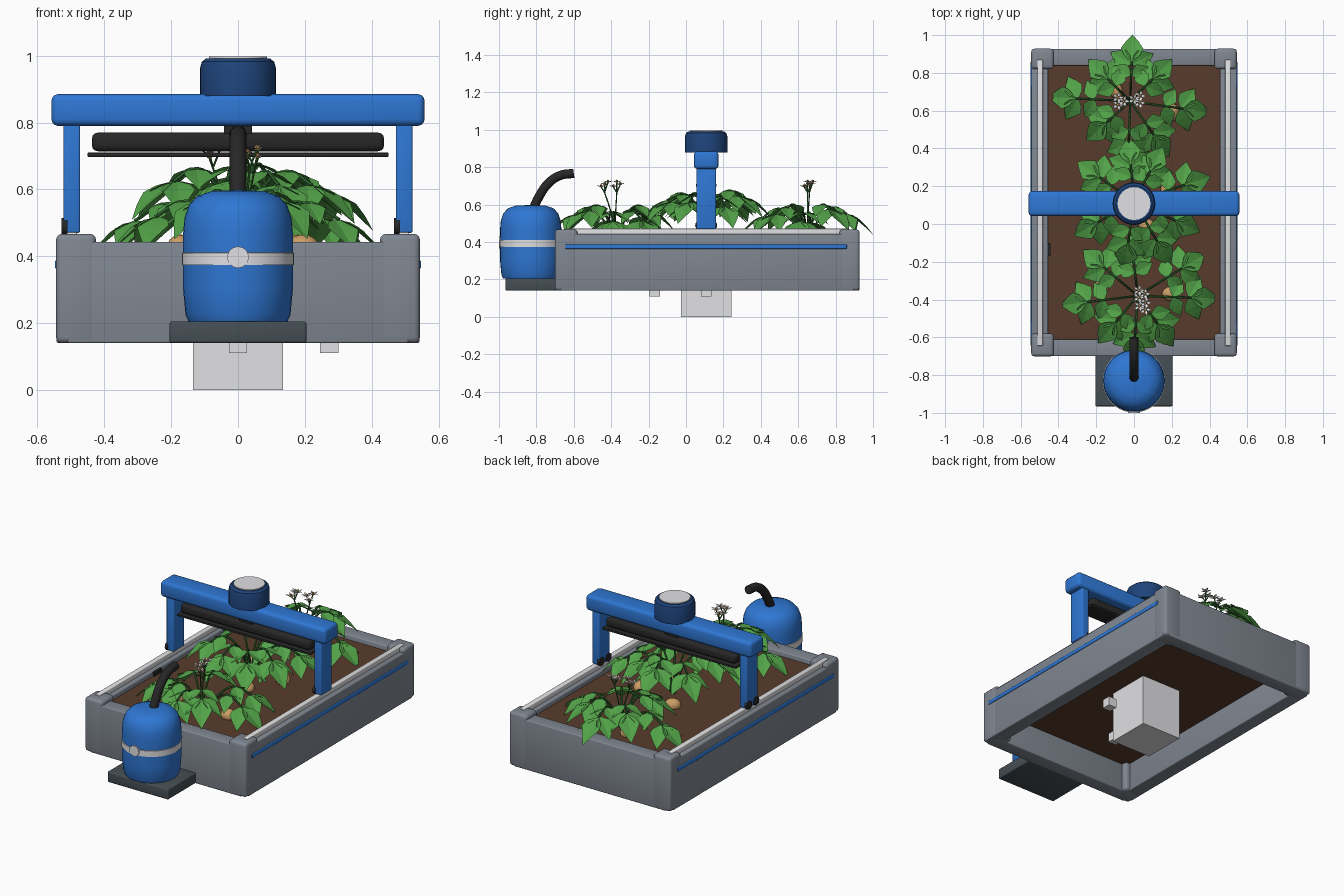
import bpy, bmesh, math
from math import cos, sin, radians
from mathutils import Vector

cube = bpy.data.objects.get("Cube")
if cube:
    bpy.data.objects.remove(cube)


def material(name, r, g, b):
    m = bpy.data.materials.new(name)
    m.use_nodes = True
    m.diffuse_color = (r, g, b, 1)
    m.node_tree.nodes["Principled BSDF"].inputs["Base Color"].default_value = (r, g, b, 1)
    return m


blue = material("blue", .028, .185, .66)
navy = material("navy", .013, .058, .2)
grey = material("wall grey", .217, .243, .285)
pale = material("pale grey", .75, .75, .77)
slate = material("slate", .06, .078, .09)
black = material("black", .02, .02, .02)
brown = material("soil brown", .1, .044, .025)
green = material("leaf green", .085, .36, .065)
stem_green = material("stem green", .03, .14, .03)
tan = material("potato tan", .6, .34, .13)


def finish(name, bm, mat, smooth=False):
    me = bpy.data.meshes.new(name)
    bm.to_mesh(me)
    bm.free()
    ob = bpy.data.objects.new(name, me)
    bpy.context.collection.objects.link(ob)
    me.materials.append(mat)
    if smooth:
        bpy.ops.object.select_all(action='DESELECT')
        ob.select_set(True)
        bpy.context.view_layer.objects.active = ob
        bpy.ops.object.shade_smooth_by_angle(angle=radians(35))
    return ob


def box(name, xs, ys, zs, mat, bevel=0.0):
    """Box spanning three ranges, optionally with rounded edges."""
    bm = bmesh.new()
    bmesh.ops.create_cube(bm, size=1)
    for v in bm.verts:
        for i, (lo, hi) in enumerate((xs, ys, zs)):
            v.co[i] = lo + (v.co[i] + .5) * (hi - lo)
    if bevel:
        bmesh.ops.bevel(bm, geom=bm.edges[:], offset=bevel, segments=3, profile=.5, affect='EDGES')
    return finish(name, bm, mat, bool(bevel))


def lathe(name, profile, centre, mat, steps=40):
    """Spin a radius/height profile about a vertical axis."""
    bm = bmesh.new()
    vs = [bm.verts.new((r, 0, z)) for r, z in profile]
    es = [bm.edges.new(p) for p in zip(vs, vs[1:])]
    bmesh.ops.spin(bm, geom=vs + es, cent=(0, 0, 0), axis=(0, 0, 1), angle=math.tau, steps=steps)
    bmesh.ops.remove_doubles(bm, verts=bm.verts, dist=.0005)
    bmesh.ops.recalc_face_normals(bm, faces=bm.faces)
    ob = finish(name, bm, mat, True)
    ob.location = (*centre, 0)
    return ob


def disc(name, centre, radius, depth, axis, mat):
    bm = bmesh.new()
    bmesh.ops.create_cone(bm, cap_ends=True, segments=24, radius1=radius, radius2=radius, depth=depth)
    ob = finish(name, bm, mat, True)
    ob.rotation_euler = Vector(axis).to_track_quat('Z', 'Y').to_euler()
    ob.location = centre
    return ob


def tubes(name, paths, radius, mat, resolution=2):
    """Round tubes through smooth paths, turned into a mesh."""
    cu = bpy.data.curves.new(name, 'CURVE')
    cu.dimensions = '3D'
    cu.bevel_depth, cu.bevel_resolution, cu.use_fill_caps = radius, resolution, True
    cu.resolution_u = 6
    for path in paths:
        sp = cu.splines.new('BEZIER')
        sp.bezier_points.add(len(path) - 1)
        for bp, p in zip(sp.bezier_points, path):
            bp.co = p
            bp.handle_left_type = bp.handle_right_type = 'AUTO'
    cu.materials.append(mat)
    ob = bpy.data.objects.new(name, cu)
    bpy.context.collection.objects.link(ob)
    bpy.ops.object.select_all(action='DESELECT')
    ob.select_set(True)
    bpy.context.view_layer.objects.active = ob
    bpy.ops.object.convert(target='MESH')
    bpy.ops.object.shade_smooth_by_angle(angle=radians(40))


# Planter walls, flush corner posts, rails and side stripes
W, F, B = .543, -.7, .927
for s, side in ((-1, "right"), (1, "left")):
    span = lambda a, b: sorted((s * a, s * b))
    box(side + "_wall", span(.455, W), (F + .03, B - .03), (.14, .443), grey, .006)
    box(side + "_rail", span(.482, .512), (-.645, .87), (.43, .472), pale, .004)
    box(side + "_stripe", span(W - .01, W + .005), (-.645, .86), (.363, .387), blue, .004)
    box(side + "_front_post", span(.425, W + .001), (F - .001, -.58), (.14, .467), grey, .017)
    box(side + "_back_post", span(.425, W + .001), (.82, B + .001), (.14, .467), grey, .017)
box("front_wall", (-.51, .51), (F, F + .088), (.14, .443), grey, .006)
box("back_wall", (-.51, .51), (B - .088, B), (.14, .443), grey, .006)
box("soil", (-.46, .46), (-.62, .85), (.315, .415), brown)
box("soil_probe", (-.457, -.443), (-.17, -.1), (.4, .44), black)

# Control box and sensor blocks underneath
box("control_box", (-.135, .135), (-.027, .243), (0, .32), pale)
box("front_sensor", (-.027, .027), (-.195, -.14), (.11, .165), pale)
box("side_sensor", (.245, .3), (.08, .135), (.11, .165), pale)

# Water tank on its shelf, with band, badge and hose
TANK = (0, -.83)
box("tank_shelf", (-.205, .205), (-.965, F + .01), (.14, .205), slate, .008)
lathe("water_tank", [(0, .205), (.148, .205), (.157, .225), (.164, .3), (.164, .47), (.16, .515),
                     (.147, .553), (.122, .58), (.08, .595), (0, .598)], TANK, blue)
lathe("tank_band", [(.158, .372), (.168, .374), (.168, .41), (.158, .412)], TANK, pale)
disc("tank_badge", (0, -.994, .397), .032, .012, (0, -1, 0), pale)
tubes("hose", [[(0, -.82, .57), (0, -.79, .635), (0, -.735, .715), (0, -.67, .757), (0, -.6, .767)]],
      .025, black, 5)

# Gantry with lamp and motor
GY = .108
box("gantry_beam", (-.558, .558), (GY - .066, GY + .066), (.79, .885), blue, .02)
for x, side in ((-.497, "right"), (.497, "left")):
    box(side + "_leg", (x - .025, x + .025), (GY - .052, GY + .052), (.47, .8), blue, .006)
    for dy, end in ((-.034, "front"), (.034, "back")):
        disc(f"{side}_{end}_wheel", (x - .022, GY + dy, .489), .025, .018, (1, 0, 0), black)
box("lamp_hanger", (-.042, .042), (GY - .035, GY + .035), (.76, .795), black)
box("lamp_bar", (-.437, .437), (GY - .045, GY + .045), (.714, .77), black, .018)
box("lamp_plate", (-.45, .45), (GY - .055, GY + .055), (.697, .71), black, .003)
lathe("motor_housing", [(0, .88), (.113, .88), (.113, .965), (.108, .982), (.095, .992), (0, .992)],
      (0, GY), navy)
disc("motor_cap", (0, GY, .9935), .087, .007, (0, 0, 1), pale)


# Potato plants
def leaflet(bm, base, direction, length):
    """Pointed leaf, folded along its midrib and drooping to the tip."""
    d = direction.normalized()
    side = d.cross(Vector((0, 0, 1))).normalized()
    up = side.cross(d)
    rows = []
    for t, w in ((0, .02), (.2, .24), (.42, .33), (.7, .19), (1, .005)):
        mid = base + d * (t * length) - up * (.14 * t * t * length)
        edge = side * (w * length)
        lift = up * (.2 * w * length)
        rows.append([bm.verts.new(p) for p in (mid - edge + lift, mid, mid + edge + lift)])
    for a, b in zip(rows, rows[1:]):
        for i in (0, 1):
            bm.faces.new((a[i], a[i + 1], b[i + 1], b[i]))


def plant(name, x, y, peak, sprays):
    """Arching stems, each with paired side leaflets and an end leaflet."""
    bm = bmesh.new()
    stems = []
    for angle, reach in sprays:
        a = radians(angle)
        out = Vector((cos(a), sin(a), 0))
        side = Vector((-sin(a), cos(a), 0))
        rise = peak - .24 * max(0, reach - .22)
        drop = Vector((0, 0, -1))
        at = lambda r, z: Vector((x, y, z)) + out * (r * reach)
        path = [at(.02, .41), at(.2, rise - .07), at(.43, rise - .01), at(.66, rise - .14 * reach)]
        stems.append(path)
        leaflet(bm, path[3], out + drop * .6, .18)
        for s in (-1, 1):
            leaflet(bm, path[3] - out * .015, out * .5 + side * s * .95 + drop * .55, .155)
            leaflet(bm, path[2], out * .45 + side * s + drop * .45, .125)
    finish(name + "_leaves", bm, green)
    tubes(name + "_stems", stems, .006, stem_green, 1)


plant("back_plant", -.02, .65, .62, [(88, .32), (135, .26), (177, .44), (222, .26), (268, .35),
                                     (305, .33), (352, .43), (45, .26)])
plant("middle_plant", 0, .12, .7, [(18, .43), (62, .28), (95, .3), (145, .34), (210, .34),
                                   (262, .34), (300, .37), (335, .37)])
plant("front_plant", .02, -.38, .62, [(97, .28), (140, .36), (187, .41), (230, .28), (266, .33),
                                      (305, .28), (358, .43), (32, .42)])


# Blossom clusters, each on one stalk that splits near the top
def blossoms(name, x, y, clusters):
    petals = bmesh.new()
    stalks = []
    for j, (cx, cy) in enumerate(clusters):
        fork = Vector((cx, cy, .665))
        stalks.append([(x, y, .42), (x * .6 + cx * .4, y * .6 + cy * .4, .56), fork])
        for i in range(3):
            c = Vector((cx + .021 * cos(i * 2.1 + j), cy + .021 * sin(i * 2.1 + j), .718 - .012 * i))
            stalks.append([fork, c])
            hub = petals.verts.new(c)
            for k in range(5):
                ring = [petals.verts.new(c + Vector((r * cos(a), r * sin(a), h)))
                        for r, h, a in ((.018, .005, k * 1.257 - .5), (.032, .01, k * 1.257),
                                        (.018, .005, k * 1.257 + .5))]
                petals.faces.new([hub] + ring)
            lathe(f"{name}_centre_{j}_{i}", [(.008, c.z), (.006, c.z + .012), (0, c.z + .016)],
                  c.xy, tan, 8)
    finish(name + "_petals", petals, pale)
    tubes(name + "_stalks", stalks, .0035, stem_green, 1)


blossoms("back_blossoms", -.02, .65, [(-.075, .65), (.02, .66)])
blossoms("front_blossoms", .02, -.38, [(.035, -.37), (.05, -.435)])

# Potatoes lying in the soil
spots = [(.195, -.37), (-.17, -.33), (.18, .18), (.07, -.01), (-.1, .27), (.2, .59), (-.1, .71)]
for i, (x, y) in enumerate(spots):
    bm = bmesh.new()
    bmesh.ops.create_uvsphere(bm, u_segments=16, v_segments=10, radius=.041)
    ob = finish(f"potato_{i}", bm, tan, True)
    ob.scale = (1.15, .95, .9)
    ob.location = (x, y, .428)
    ob.rotation_euler.z = i * .9
